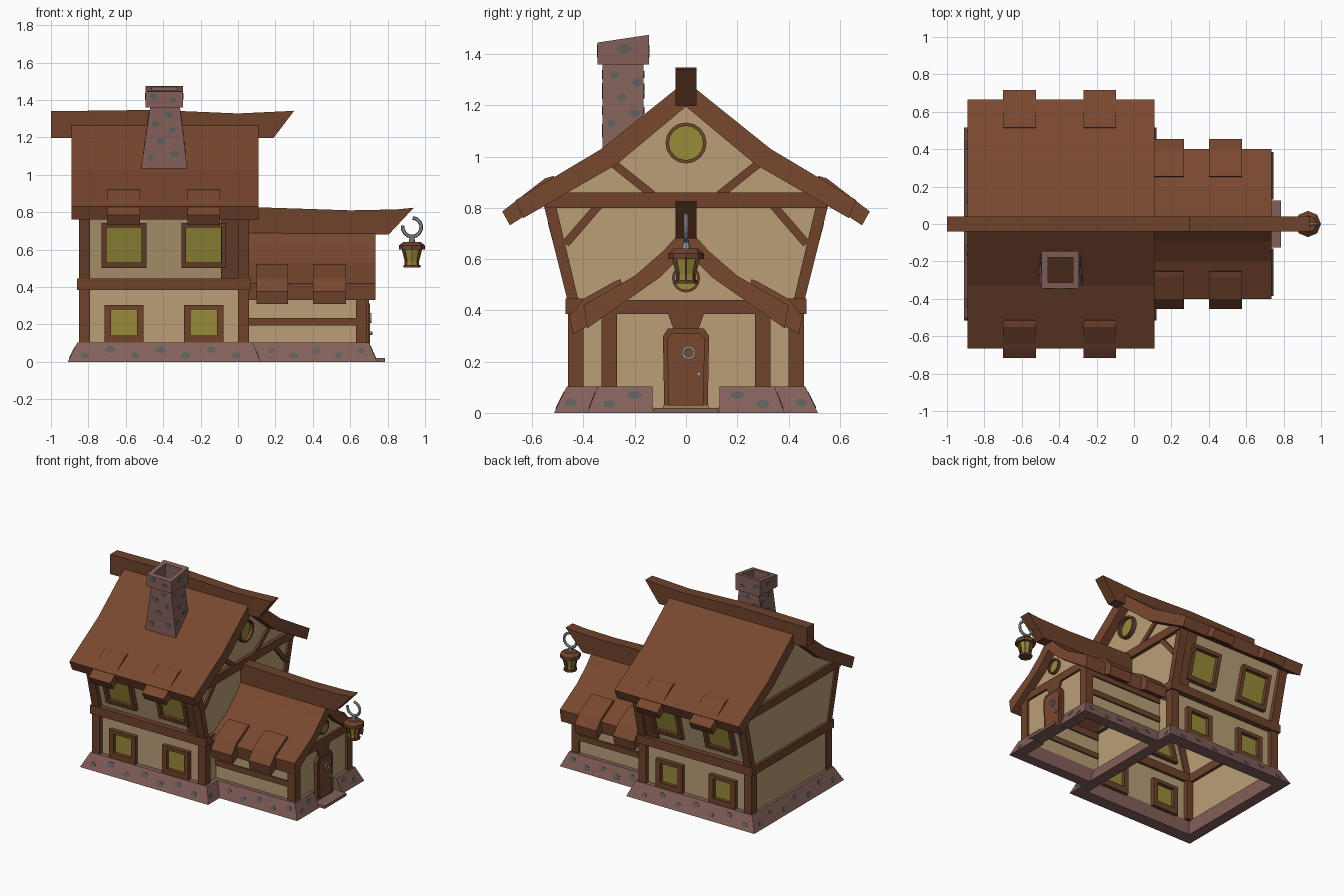
import bpy, bmesh, math, random
from mathutils import Vector as V

if "Cube" in bpy.data.objects:
    bpy.data.objects.remove(bpy.data.objects["Cube"])

random.seed(4)


def material(name, rgb):
    m = bpy.data.materials.new(name)
    lin = [((c / 255 + 0.055) / 1.055) ** 2.4 for c in rgb]
    m.diffuse_color = (*lin, 1)
    m.use_nodes = True
    m.node_tree.nodes["Principled BSDF"].inputs["Base Color"].default_value = m.diffuse_color
    return m


WALL = material("plaster", (186, 159, 119))
ROOF = material("roof brown", (121, 72, 48))
WOOD = material("timber brown", (110, 66, 43))
GLASS = material("window yellow", (152, 139, 58))
STONE = material("stone mauve", (132, 96, 90))
GREY = material("stone grey", (92, 94, 92))
METAL = material("metal", (150, 155, 160))

parts = {}


def loft(name, mat, rings, caps=True, loop=False):
    """Skin equal-length point rings; same-named calls join one part."""
    bm, _ = parts.setdefault(name, (bmesh.new(), mat))
    vs = [[bm.verts.new(p) for p in r] for r in rings]
    n = len(vs[0])
    for a, b in zip(vs, vs[1:] + vs[:1] if loop else vs[1:]):
        for i in range(n):
            bm.faces.new((a[i], a[(i + 1) % n], b[(i + 1) % n], b[i]))
    if caps and not loop:
        bm.faces.new(vs[0])
        bm.faces.new(vs[-1])


def prism_x(name, mat, pts, x0, x1):
    loft(name, mat, [[(x, y, z) for y, z in pts] for x in (x0, x1)])


def prism_y(name, mat, pts, y0, y1):
    loft(name, mat, [[(x, y, z) for x, z in pts] for y in (y0, y1)])


def rect(x0, x1, y0, y1, z):
    return [(x0, y0, z), (x1, y0, z), (x1, y1, z), (x0, y1, z)]


def box(name, mat, x0, x1, y0, y1, z0, z1):
    loft(name, mat, [rect(x0, x1, y0, y1, z0), rect(x0, x1, y0, y1, z1)])


def bar(name, p, q, w, x0, x1):
    """Slanted timber lying in the y-z plane."""
    p, q = V(p), V(q)
    d = (q - p).normalized() * w / 2
    n = V((-d.y, d.x))
    prism_x(name, WOOD, [p + n, q + n, q - n, p - n], x0, x1)


def window(name, shape, inner, place, back=-0.03, front=0.03):
    """Frame plus glass; place(u, v, depth) puts them on a wall."""
    ring = lambda s, d: [place(u, v, d) for u, v in s]
    loft(name + "_frame", WOOD, [ring(shape, back), ring(shape, front),
                                 ring(inner, front), ring(inner, back)], loop=True)
    loft(name + "_glass", GLASS, [ring(inner, -0.004), ring(inner, 0.004)])


def square(u, v, r):
    return [(u - r, v - r), (u + r, v - r), (u + r, v + r), (u - r, v + r)]


def disc(u, v, r, n=16):
    return [(u + r * math.cos(i * math.tau / n), v + r * math.sin(i * math.tau / n)) for i in range(n)]


def spots(name, centres, place, size=0.024):
    """Thin grey stones on a stone face."""
    for u, v in centres:
        a, b = size * random.uniform(0.8, 1.2), size * random.uniform(0.6, 0.8)
        pts = [(u + a * x, v + b * y) for x, y in disc(0, 0, 1, 8)]
        loft(name, GREY, [[place(x, y, d) for x, y in pts] for d in (-0.003, 0.003)])


def mirrored(right):
    return right + [(-y, z) for y, z in reversed(right) if y > 0]


# Plaster walls, hollow and open underneath
for name, half, x0, x1 in (
        ("main_walls", [(0.43, 0.05), (0.43, 0.44), (0.53, 0.82), (0.26, 0.985), (0, 1.21)], -0.84, 0.045),
        ("annex_walls", [(0.315, 0.02), (0.315, 0.39), (0.2, 0.47), (0.1, 0.54), (0, 0.64)], 0.045, 0.675)):
    prism_x(name, WALL, mirrored(half), x0, x1)
    bm = parts[name][0]
    low = [f for f in bm.faces if all(v.co.z < 0.06 for v in f.verts)]
    bmesh.ops.delete(bm, geom=low, context='FACES')

# Stone footings
loft("main_footing", STONE, [rect(-0.91, 0.12, -0.515, 0.515, 0), rect(-0.86, 0.08, -0.465, 0.465, 0.103),
                             rect(-0.83, 0.04, -0.425, 0.425, 0.103), rect(-0.83, 0.04, -0.425, 0.425, 0)], loop=True)
for s in (1, -1):
    sec = [(0.745, 0.385, 0), (0.70, 0.345, 0.103), (0.665, 0.31, 0.103), (0.665, 0.31, 0)]
    loft("annex_footing", STONE, [[(0.05, s * y, z) for x, y, z in sec], [(x, s * y, z) for x, y, z in sec],
                                  [(x, s * 0.13, z) for x, y, z in sec]])
    spots("footing_stones", [(-0.82 + 0.135 * i, 0.035 + 0.03 * (i % 2)) for i in range(7)],
          lambda u, v, d: (u, s * (0.515 - 0.49 * v + d), v))
    spots("footing_stones", [(0.18 + 0.12 * i, 0.06 - 0.025 * (i % 2)) for i in range(5)],
          lambda u, v, d: (u, s * (0.385 - 0.39 * v + d), v))
    spots("footing_stones", [(s * 0.2, 0.07), (s * 0.3, 0.035)], lambda u, v, d: (0.745 - 0.44 * v + d, u, v))
    spots("footing_stones", [(s * 0.45, 0.04)], lambda u, v, d: (0.12 - 0.39 * v + d, u, v))
spots("footing_stones", [(-0.42 + 0.14 * i, 0.035 + 0.03 * (i % 2)) for i in range(7)],
      lambda u, v, d: (-0.91 + 0.49 * v - d, u, v))
box("door_step", STONE, 0.68, 0.785, -0.125, 0.125, 0, 0.02)
box("threshold", GLASS, 0.66, 0.70, -0.09, 0.09, 0.02, 0.028)

# Roofs: bent slabs with raised shingle patches over the windows
prism_x("main_roof", ROOF, [(-0.665, 0.83), (-0.33, 1.03), (0, 1.295), (0.33, 1.03), (0.665, 0.83),
                            (0.635, 0.76), (0.27, 0.97), (0, 1.195), (-0.27, 0.97), (-0.635, 0.76)], -0.89, 0.11)
prism_x("annex_roof", ROOF, [(-0.40, 0.42), (-0.2, 0.535), (-0.09, 0.63), (0, 0.73), (0.09, 0.63), (0.2, 0.535),
                             (0.40, 0.42), (0.385, 0.33), (0.2, 0.46), (0.1, 0.53), (0, 0.63), (-0.1, 0.53),
                             (-0.2, 0.46), (-0.385, 0.33)], 0.05, 0.735)
for s in (1, -1):
    big = [(0.515, 0.925), (0.55, 0.915), (0.717, 0.786), (0.687, 0.732), (0.62, 0.775), (0.5, 0.86)]
    small = [(0.255, 0.522), (0.28, 0.512), (0.40, 0.445), (0.455, 0.375), (0.44, 0.308), (0.38, 0.34), (0.24, 0.45)]
    for prof, spans in ((big, ((-0.70, -0.525), (-0.27, -0.095))), (small, ((0.1, 0.268), (0.402, 0.577)))):
        for a, b in spans:
            prism_x("roof_patches", ROOF, [(s * y, z) for y, z in prof], a, b)

# Ridge beams with slanted noses
prism_y("main_ridge_beam", WOOD, [(-1, 1.34), (-0.45, 1.347), (0, 1.328), (0.3, 1.342), (0.19, 1.197), (-1, 1.197)],
        -0.04, 0.04)
prism_y("annex_ridge_beam", WOOD, [(0.05, 0.828), (0.3, 0.82), (0.6, 0.81), (0.85, 0.815), (0.94, 0.824),
                                   (0.805, 0.68), (0.05, 0.69)], -0.04, 0.04)

# Timber frame
for s in (1, -1):
    yy = lambda a, b: sorted((s * a, s * b))
    for x0, x1 in ((-0.85, -0.79), (0.0, 0.06)):
        box("ground_posts", WOOD, x0, x1, *yy(0.40, 0.46), 0.1, 0.39)
        loft("upper_posts", WOOD, [rect(x0, x1, *yy(0.42, 0.463), 0.44), rect(x0, x1, *yy(0.51, 0.557), 0.82)])
    loft("upper_posts", WOOD, [rect(-0.09, 0.0, *yy(0.42, 0.445), 0.44), rect(-0.09, 0.0, *yy(0.51, 0.542), 0.82)])
    box("floor_beams", WOOD, -0.86, 0.07, *yy(0.41, 0.47), 0.385, 0.446)
    box("annex_posts", WOOD, 0.63, 0.69, *yy(0.27, 0.33), 0.1, 0.40)
    box("annex_rails", WOOD, 0.05, 0.64, *yy(0.305, 0.327), 0.195, 0.235)
    box("annex_rails", WOOD, 0.05, 0.64, *yy(0.305, 0.327), 0.335, 0.385)
    bar("gable_braces", (s * 0.47, 0.66), (s * 0.34, 0.81), 0.032, 0.03, 0.06)
    bar("gable_braces", (s * 0.28, 0.97), (s * 0.13, 0.85), 0.032, 0.03, 0.06)
for x0, x1 in ((-0.86, -0.82), (0.03, 0.07)):
    box("floor_beams", WOOD, x0, x1, -0.47, 0.47, 0.385, 0.446)
    box("gable_beams", WOOD, x0, x1, -0.55, 0.55, 0.80, 0.86)
box("annex_gable_beam", WOOD, 0.65, 0.69, -0.29, 0.29, 0.385, 0.44)

# Windows on both long sides and in the gables
for s in (1, -1):
    for x in (-0.61, -0.183):
        window("ground_window", square(x, 0.2, 0.105), square(x, 0.21, 0.07),
               lambda u, v, d: (u, s * (0.43 + d), v))
        window("upper_window", square(x, 0.622, 0.12), square(x, 0.625, 0.094),
               lambda u, v, d: (u, s * (0.43 + (v - 0.44) * 0.263 + d), v))
window("gable_window", disc(0, 1.053, 0.08), disc(0, 1.053, 0.067), lambda u, v, d: (0.045 + d, u, v))
window("annex_gable_window", disc(0, 0.525, 0.055), disc(0, 0.525, 0.045), lambda u, v, d: (0.675 + d, u, v), -0.02, 0.02)

# Door with ring and knob
prism_x("door_frame", WOOD, [(-0.085, 0.025), (0.085, 0.025), (0.09, 0.30), (0.07, 0.33), (-0.07, 0.33), (-0.09, 0.30)],
        0.66, 0.70)
prism_x("door", ROOF, [(-0.068, 0.028), (0.068, 0.028), (0.073, 0.29), (0.055, 0.312), (-0.055, 0.312), (-0.073, 0.29)],
        0.70, 0.706)
prism_x("door_header", WOOD, [(-0.05, 0.33), (0.05, 0.33), (0.07, 0.386), (-0.07, 0.386)], 0.66, 0.69)
loft("door_ring", METAL, [[(x, *p) for p in disc(0.01, 0.235, r, 12)]
                          for x, r in ((0.704, 0.027), (0.714, 0.027), (0.714, 0.018), (0.704, 0.018))], loop=True)
prism_x("door_knob", METAL, disc(0.05, 0.152, 0.009, 8), 0.704, 0.72)

# Chimney: tapered shaft, slanted hollow cap
cap = lambda x0, x1, y0, y1: [(x, y, 1.445 + (y + 0.345) * 0.15) for x, y, _ in rect(x0, x1, y0, y1, 0)]
loft("chimney", STONE, [rect(-0.52, -0.27, -0.325, -0.165, 1.02), rect(-0.47, -0.31, -0.325, -0.165, 1.36),
                        rect(-0.495, -0.295, -0.345, -0.145, 1.36), cap(-0.495, -0.295, -0.345, -0.145),
                        cap(-0.46, -0.325, -0.312, -0.178), rect(-0.46, -0.325, -0.312, -0.178, 1.06)], caps=False)
for y, s in ((-0.325, -1), (-0.165, 1)):
    spots("chimney_stones", [(-0.47, 1.09), (-0.34, 1.11), (-0.41, 1.18), (-0.35, 1.24), (-0.44, 1.27), (-0.37, 1.32)],
          lambda u, v, d: (u, y + s * d, v), 0.022)
    spots("chimney_stones", [(-0.45, 1.42), (-0.35, 1.40)], lambda u, v, d: (u, y + s * (0.02 + d), v), 0.022)
for s in (1, -1):
    spots("chimney_stones", [(-0.29, 1.13), (-0.2, 1.17), (-0.25, 1.23), (-0.19, 1.29), (-0.28, 1.32)],
          lambda u, v, d: (-0.392 + s * (0.125 - (v - 1.02) * 0.132 + d), u, v), 0.022)
    spots("chimney_stones", [(-0.24, 1.42)], lambda u, v, d: (-0.395 + s * (0.1 + d), u, v), 0.026)

# Hanging lantern on a hook
LX = 0.93
ring8 = lambda r, z: [(x, y, z) for x, y in disc(LX, 0, r, 8)]
loft("lantern_cap", WOOD, [ring8(0.07, 0.60), ring8(0.07, 0.622), ring8(0.045, 0.642)])
loft("lantern_glass", GLASS, [ring8(0.034, 0.515), ring8(0.034, 0.54), ring8(0.05, 0.602)])
loft("lantern_foot", WOOD, [ring8(0.045, 0.504), ring8(0.045, 0.518)])
for i in range(8):
    a = i * math.tau / 8
    dx, dy = math.cos(a), math.sin(a)
    loft("lantern_ribs", WOOD, [[(LX + dx * r + u, dy * r + w, z) for u, w in square(0, 0, 0.003)]
                                for r, z in ((0.036, 0.515), (0.036, 0.54), (0.052, 0.602))])
loft("lantern_stem", METAL, [ring8(0.018, 0.64), ring8(0.01, 0.675)])
arc = [math.radians(-190 + 25 * i) for i in range(12)]
loft("lantern_hook", METAL, [[(LX + (0.05 + u) * math.cos(a), w, 0.72 + (0.05 + u) * math.sin(a))
                              for u, w in disc(0, 0, 0.01, 6)] for a in arc])

# Turn every collected part into an object
for name, (bm, mat) in parts.items():
    bmesh.ops.recalc_face_normals(bm, faces=bm.faces)
    mesh = bpy.data.meshes.new(name)
    bm.to_mesh(mesh)
    bm.free()
    mesh.materials.append(mat)
    bpy.context.collection.objects.link(bpy.data.objects.new(name, mesh))
